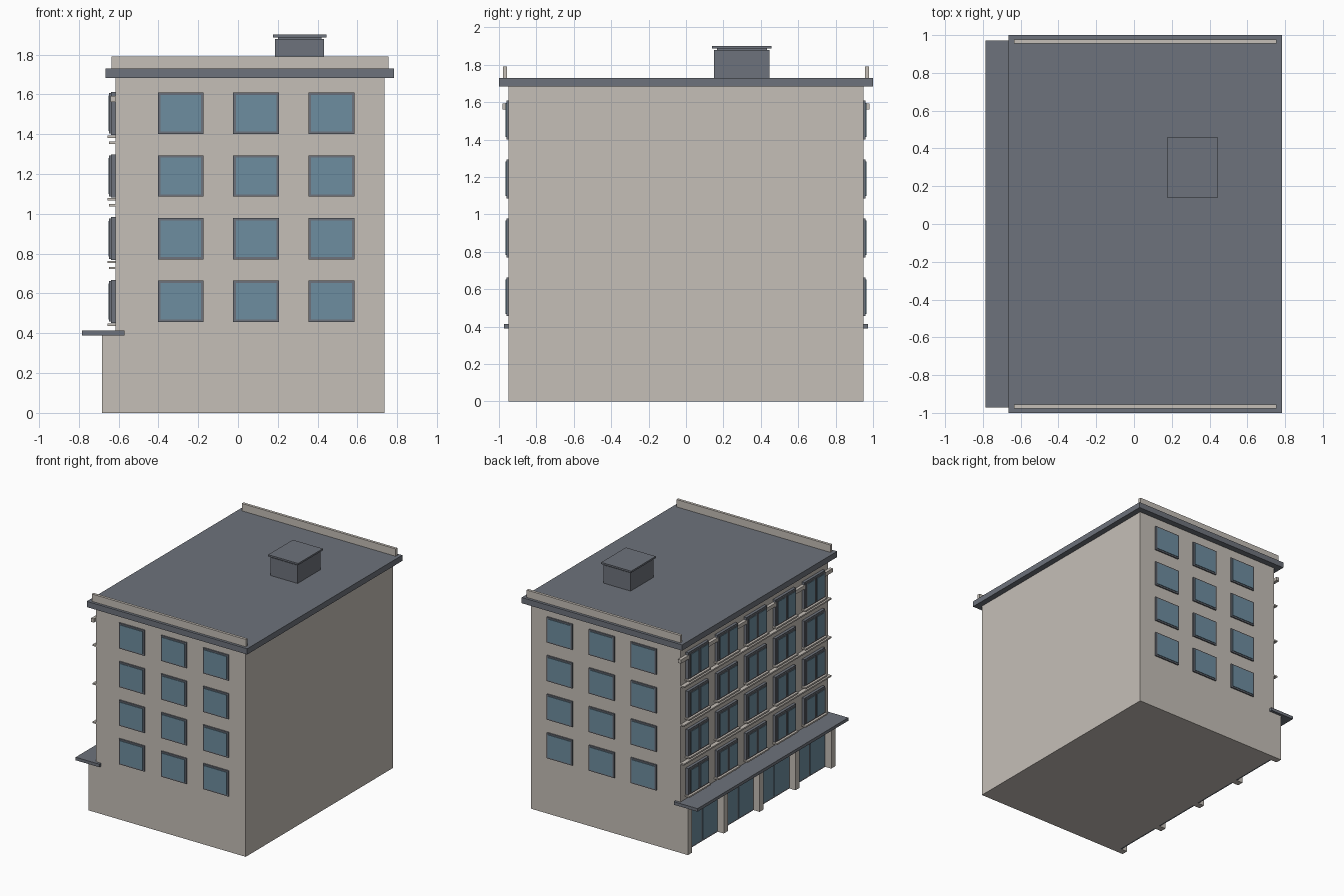
import bpy
import bmesh
from mathutils import Vector

cube = bpy.data.objects.get("Cube")
if cube:
    bpy.data.objects.remove(cube, do_unlink=True)


def material(name, rgb):
    m = bpy.data.materials.new(name)
    m.use_nodes = True
    m.diffuse_color = (*rgb, 1)
    m.node_tree.nodes["Principled BSDF"].inputs["Base Color"].default_value = (*rgb, 1)
    return m


STONE = material("warm_stone", (0.56, 0.52, 0.475))
SLATE = material("slate_grey", (0.155, 0.17, 0.2))
GLASS = material("blue_glass", (0.155, 0.27, 0.35))


def boxes(name, mat, spans):
    """One object made of boxes, each given as ((x0, x1), (y0, y1), (z0, z1))."""
    bm = bmesh.new()
    for span in spans:
        lo = Vector([min(s) for s in span])
        hi = Vector([max(s) for s in span])
        verts = bmesh.ops.create_cube(bm, size=1)["verts"]
        bmesh.ops.scale(bm, vec=hi - lo, verts=verts)
        bmesh.ops.translate(bm, vec=(lo + hi) / 2, verts=verts)
    mesh = bpy.data.meshes.new(name)
    bm.to_mesh(mesh)
    bm.free()
    mesh.materials.append(mat)
    obj = bpy.data.objects.new(name, mesh)
    bpy.context.collection.objects.link(obj)
    return obj


def around(c, half):
    return (c - half, c + half)


WALL_X = -0.615
WALL_Y = 0.95
FLOORS = [0.56 + 0.315 * i for i in range(4)]

# Main body and roof
boxes("building_body", STONE, [((WALL_X, 0.735), (-WALL_Y, WALL_Y), (0, 1.69))])
boxes("roof_slab", SLATE, [((-0.665, 0.783), (-1, 1), (1.683, 1.73))])
boxes("parapets", STONE,
      [((-0.635, 0.755), around(s * 0.967, 0.011), (1.73, 1.79)) for s in (-1, 1)])

# Rooftop hut with a raised cap
boxes("roof_hut", SLATE, [((0.187, 0.433), (0.15, 0.447), (1.73, 1.878))])
boxes("roof_hut_neck", SLATE, [((0.2, 0.42), (0.165, 0.432), (1.87, 1.89))])
boxes("roof_hut_cap", SLATE, [((0.175, 0.445), (0.14, 0.458), (1.886, 1.9))])

# Windows on the two end walls
frames, panes = [], []
for side in (-1, 1):
    for x in (-0.288, 0.091, 0.47):
        for z in FLOORS:
            frames.append((around(x, 0.115), (side * 0.94, side * 0.961), around(z, 0.104)))
            panes.append((around(x, 0.102), (side * 0.95, side * 0.966), around(z, 0.092)))
boxes("end_window_frames", SLATE, frames)
boxes("end_window_panes", GLASS, panes)

# Double casement windows with sills on the street wall
frames, leaves, panes, sills = [], [], [], []
for y in [0.375 * i for i in range(-2, 3)]:
    for z in FLOORS:
        frames.append(((-0.638, WALL_X), around(y, 0.132), around(z, 0.108)))
        sills.append(((-0.655, WALL_X), around(y, 0.14), around(z - 0.117, 0.006)))
        for s in (-1, 1):
            mid = y + s * 0.063
            leaves.append(((-0.647, -0.63), around(mid, 0.059), around(z, 0.102)))
            panes.append(((-0.65, -0.64), around(mid, 0.047), around(z, 0.09)))
boxes("casement_frames", SLATE, frames)
boxes("casement_leaves", SLATE, leaves)
boxes("casement_panes", GLASS, panes)
boxes("window_sills", STONE, sills)

# Continuous string courses and the longer ledge under the roof
boxes("string_courses", STONE,
      [((-0.648, WALL_X), (-WALL_Y, WALL_Y), around(z - 0.147, 0.006)) for z in FLOORS[1:]])
boxes("upper_ledge", STONE, [((-0.64, WALL_X), (-0.98, 0.98), (1.562, 1.592))])

# Ground floor canopy, piers and shopfronts
boxes("canopy", SLATE, [((-0.785, -0.57), (-0.972, 0.972), (0.39, 0.415))])
boxes("piers", STONE,
      [((-0.683, WALL_X), around(0.462 * i, 0.026), (0, 0.395)) for i in range(-2, 3)])
frames, panes = [], []
for i in range(4):
    y = 0.462 * (i - 1.5)
    frames.append(((-0.628, WALL_X), around(y, 0.206), (0, 0.39)))
    for s in (-1, 1):
        panes.append(((-0.633, -0.62), around(y + s * 0.1, 0.092), (0.015, 0.375)))
boxes("shopfront_frames", SLATE, frames)
boxes("shopfront_panes", GLASS, panes)
